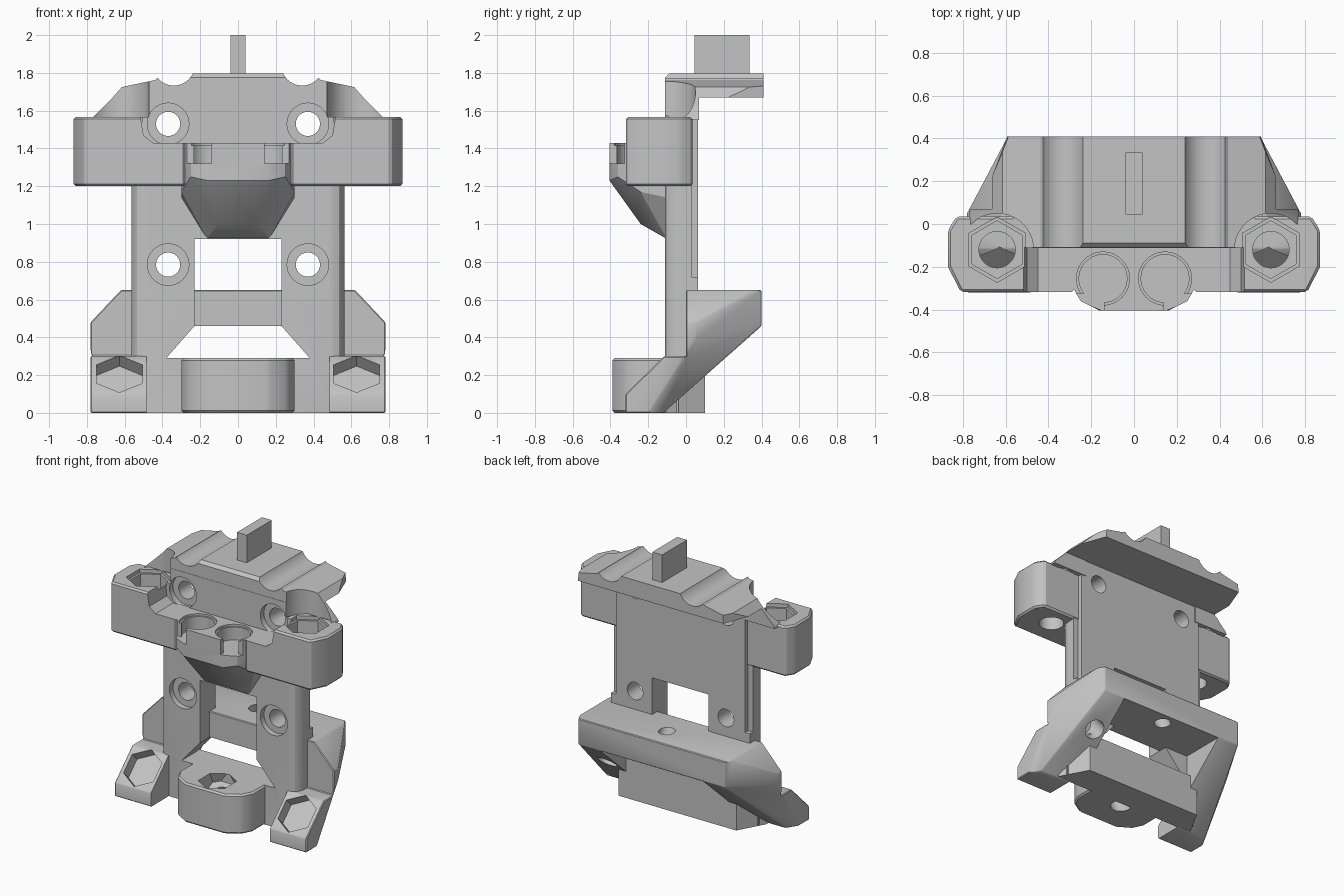
import bpy, bmesh
from mathutils import Vector, Matrix

cube = bpy.data.objects.get("Cube")
if cube:
    bpy.data.objects.remove(cube)

grey = bpy.data.materials.new("plain_grey")
grey.use_nodes = True
grey.diffuse_color = (0.55, 0.55, 0.55, 1)
grey.node_tree.nodes["Principled BSDF"].inputs["Base Color"].default_value = (0.55, 0.55, 0.55, 1)
parts = []


def add(name, bm, keep=True):
    bmesh.ops.recalc_face_normals(bm, faces=bm.faces)
    me = bpy.data.meshes.new(name)
    bm.to_mesh(me)
    bm.free()
    ob = bpy.data.objects.new(name, me)
    bpy.context.collection.objects.link(ob)
    if keep:
        me.materials.append(grey)
        parts.append(ob)
    return ob


def prism(name, pts, axis, lo, hi, keep=True):
    """Extrude a 2D outline along the given axis."""
    place = {"x": lambda a, b, t: (t, a, b), "y": lambda a, b, t: (a, t, b),
             "z": lambda a, b, t: (a, b, t)}[axis]
    bm = bmesh.new()
    rings = [[bm.verts.new(place(a, b, t)) for a, b in pts] for t in (lo, hi)]
    for ring in rings:
        bm.faces.new(ring)
    n = len(pts)
    for i in range(n):
        j = (i + 1) % n
        bm.faces.new((rings[0][i], rings[0][j], rings[1][j], rings[1][i]))
    return add(name, bm, keep)


def hull(name, pts):
    bm = bmesh.new()
    for p in pts:
        bm.verts.new(p)
    res = bmesh.ops.convex_hull(bm, input=bm.verts)
    loose = set(res["geom_interior"] + res["geom_unused"])
    bmesh.ops.delete(bm, geom=[v for v in loose if isinstance(v, bmesh.types.BMVert)], context="VERTS")
    bmesh.ops.dissolve_limit(bm, angle_limit=0.01, verts=bm.verts, edges=bm.edges)
    return add(name, bm)


def box(x0, x1, y0, y1, z0, z1):
    return prism("cutter", [(x0, y0), (x1, y0), (x1, y1), (x0, y1)], "z", z0, z1, False)


def rod(center, r, length, direction=(0, 0, 1), sides=40):
    """Cylinder or hexagon cutter around a centre point."""
    bm = bmesh.new()
    rot = Vector(direction).to_track_quat("Z", "Y").to_matrix().to_4x4()
    bmesh.ops.create_cone(bm, cap_ends=True, segments=sides, radius1=r, radius2=r, depth=length,
                          matrix=Matrix.Translation(center) @ rot)
    return add("cutter", bm, False)


def bake(ob):
    dg = bpy.context.evaluated_depsgraph_get()
    me = bpy.data.meshes.new_from_object(ob.evaluated_get(dg))
    ob.modifiers.clear()
    ob.data = me


def cut(ob, *cutters):
    for c in cutters:
        m = ob.modifiers.new("cut", "BOOLEAN")
        m.operation, m.solver, m.object = "DIFFERENCE", "EXACT", c
        bake(ob)
        bpy.data.objects.remove(c)


def chamfer(ob, width):
    m = ob.modifiers.new("bevel", "BEVEL")
    m.width, m.segments, m.limit_method = width, 1, "ANGLE"
    bake(ob)


def trim(ob, co, no):
    """Slice material away beyond a plane, on both sides."""
    bm = bmesh.new()
    bm.from_mesh(ob.data)
    for s in (1, -1):
        res = bmesh.ops.bisect_plane(bm, geom=bm.verts[:] + bm.edges[:] + bm.faces[:], dist=1e-5,
                                     plane_co=(co[0] * s, co[1], co[2]),
                                     plane_no=(no[0] * s, no[1], no[2]), clear_outer=True)
        edges = [e for e in res["geom_cut"] if isinstance(e, bmesh.types.BMEdge) and e.is_boundary]
        bmesh.ops.holes_fill(bm, edges=edges, sides=0)
    bmesh.ops.recalc_face_normals(bm, faces=bm.faces)
    bm.to_mesh(ob.data)
    bm.free()


def mirrored(ob, name):
    bm = bmesh.new()
    bm.from_mesh(ob.data)
    bmesh.ops.scale(bm, vec=(-1, 1, 1), verts=bm.verts)
    return add(name, bm)


def sym(half):
    """Complete a right-half outline with its mirror image."""
    return half + [(-a, b) for a, b in reversed(half)]


def scoop(s):
    """Clearance above the hexagonal ear pocket."""
    return rod((s * 0.64, -0.12, 1.8), 0.17, 0.466)


def ear_pocket(s):
    return (rod((s * 0.64, -0.12, 1.5), 0.135, 0.3, sides=6),
            rod((s * 0.64, -0.12, 1.56), 0.153, 0.04, sides=6),
            rod((s * 0.64, -0.12, 1.3), 0.085, 0.6))


def foot_pocket(s):
    return rod((s * 0.628, -0.21, 0.205), 0.14, 0.16, (0, -1, 1), 6)


def boss_pocket():
    lean = (0, -0.4, 0.92)
    return rod((0, -0.235, 0.28), 0.125, 0.2, lean, 6), rod((0, -0.18, 0.1), 0.07, 0.6, lean)


# Main back plate with window, bolt holes and grooved rear edges
plate = prism("back_plate", sym([(0.5, -0.112), (0.535, -0.1), (0.557, -0.07), (0.565, -0.03),
                                 (0.565, 0.064)]), "z", 0, 1.68)
window = sym([(0.38, 0.29), (0.23, 0.46), (0.23, 0.92)])
cut(plate, prism("cutter", window, "y", -0.3, 0.3, False), box(-1, 1, -0.04, 0.3, -0.1, 0.22))
for s in (1, -1):
    for z in (0.785, 1.53):
        cut(plate, rod((s * 0.37, -0.15, z), 0.11, 0.16, (0, 1, 0)),
            rod((s * 0.37, 0, z), 0.064, 0.6, (0, 1, 0)))
    cut(plate, scoop(s), box(*sorted((s * 0.525, s * 0.7)), 0.03, 0.2, 0.72, 1.6),
        *ear_pocket(s), foot_pocket(s))

# Top cap with two cable grooves
cap = prism("top_cap", sym([(0.663, 1.67), (0.615, 1.725), (0.44, 1.762), (0.4, 1.797)]), "y", -0.11, 0.41)
trim(cap, (0.665, 0.21, 1.7), (0.2, 0.075, 0.02))
trim(cap, (0, -0.11, 1.775), (0, -1, 1))
for s in (1, -1):
    cut(cap, rod((s * 0.34, 0.15, 1.845), 0.112, 1.2, (0, 1, 0)), scoop(s))

# Shoulder wings that blend the cap into the ears
wing = prism("left_wing", [(0.49, 1.55), (0.77, 1.55), (0.765, 1.567), (0.615, 1.72), (0.49, 1.72)],
             "y", -0.1, 0.07)
cut(wing, rod((0.64, -0.12, 1.7), 0.17, 0.6), box(0.64, 0.9, -0.2, -0.03, 1.5, 1.8))
mirrored(wing, "right_wing")

# Upright tab on the cap
prism("top_tab", sym([(0.04, 0.045), (0.04, 0.335)]), "z", 1.72, 2.0)

# Ears with hexagonal pockets and a lower bridge
ear = prism("left_ear", [(0.28, -0.1), (0.28, -0.318), (0.81, -0.318), (0.87, -0.2), (0.87, -0.03),
                         (0.83, 0.035), (0.5, 0.035), (0.5, -0.1)], "z", 1.2, 1.567)
chamfer(ear, 0.012)
cut(ear, prism("cutter", [(0.1, 1.43), (0.45, 1.43), (0.5, 1.47), (0.53, 1.65), (0.1, 1.65)],
               "y", -0.5, -0.1, False), *ear_pocket(1))
mirrored(ear, "right_ear")

# Central holder with two round sockets, open front corners and a tapered underside
corners = []
for s in (1, -1):
    for z in (1.25, 1.43):
        corners += [(s * 0.14, -0.405, z), (s * 0.25, -0.36, z), (s * 0.295, -0.28, z), (s * 0.3, -0.1, z)]
    corners += [(s * 0.3, -0.1, 1.14), (s * 0.3, -0.24, 1.17), (s * 0.16, -0.405, 1.23),
                (s * 0.105, -0.24, 1.0), (s * 0.165, -0.1, 0.92)]
holder = hull("socket_holder", corners)
for s in (1, -1):
    cut(holder, rod((s * 0.145, -0.255, 1.43), 0.112, 0.22),
        rod((s * 0.145, -0.255, 1.43), 0.124, 0.03),
        box(*sorted((s * 0.14, s * 0.27)), -0.5, -0.325, 1.32, 1.6))

# Lower frame: feet, slanted legs and rear shelf
frame = prism("lower_frame", [(-0.32, 0), (-0.32, 0.1), (-0.115, 0.3), (0, 0.3), (0, 0.65),
                              (0.4, 0.65), (0.4, 0.46), (-0.12, 0)], "x", -0.78, 0.78)
tilt = Vector((0, 0.3, 0.47)).cross(Vector((-0.19, 0.31, 0)))
trim(frame, (0.78, 0.1, 0.47), tilt if tilt.x > 0 else -tilt)
trim(frame, (0.78, 0.05, 0.47), (0.36, 0.19, 0))
trim(frame, (0.78, 0, 0.48), (0.17, 0, 0.16))
chamfer(frame, 0.01)
cut(frame, box(-0.42, 0.42, -0.6, 0.6, -0.2, 0.46), box(-0.485, 0.485, -0.6, -0.1, -0.2, 0.6),
    rod((0, 0.265, 0.55), 0.055, 0.6, (0, -0.4, 0.92)), foot_pocket(1), foot_pocket(-1))

# Bore in the underside of the left leg
cut(frame, rod((0.51, 0.19, 0.27), 0.07, 0.4, (0, -0.66, 0.75)))

# Cross bar joining the legs, with angled ends
bar = prism("cross_bar", sym([(0.59, -0.105), (0.48, 0.1)]), "z", 0, 0.29)
cut(bar, *boss_pocket(), foot_pocket(1), foot_pocket(-1))

# Front boss with hexagonal pocket and a leaning bore
boss = prism("front_boss", sym([(0.16, -0.39), (0.26, -0.33), (0.3, -0.25), (0.3, -0.1)]), "z", 0, 0.29)
chamfer(boss, 0.012)
cut(boss, *boss_pocket())

# Keep flat faces crisp and bores smooth
bpy.ops.object.select_all(action="DESELECT")
for ob in parts:
    ob.select_set(True)
bpy.context.view_layer.objects.active = plate
bpy.ops.object.shade_smooth_by_angle(angle=0.5)
